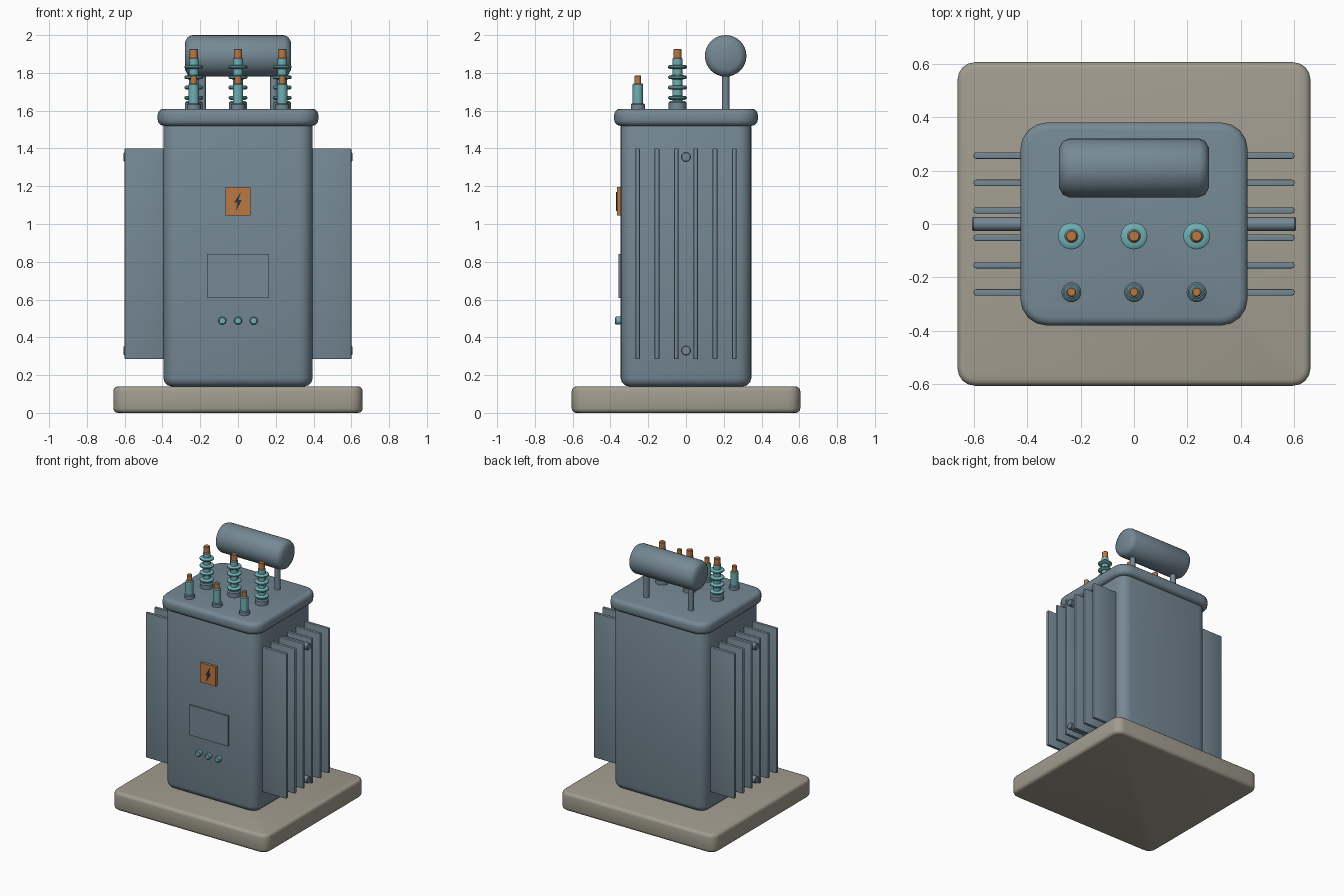
import bpy, bmesh, math
from mathutils import Matrix, Vector

cube = bpy.data.objects.get("Cube")
if cube:
    bpy.data.objects.remove(cube, do_unlink=True)


def material(name, rgb):
    m = bpy.data.materials.new(name)
    m.use_nodes = True
    color = (*rgb, 1)
    m.diffuse_color = color
    m.node_tree.nodes["Principled BSDF"].inputs["Base Color"].default_value = color
    return m


steel = material("slate steel", (0.18, 0.25, 0.30))
concrete = material("concrete", (0.36, 0.335, 0.275))
teal = material("teal porcelain", (0.16, 0.43, 0.46))
copper = material("copper", (0.50, 0.19, 0.06))
dark = material("dark marking", (0.035, 0.035, 0.04))


def finish(bm, name, mat, angle=40):
    bmesh.ops.recalc_face_normals(bm, faces=bm.faces)
    mesh = bpy.data.meshes.new(name)
    bm.to_mesh(mesh)
    bm.free()
    mesh.materials.append(mat)
    ob = bpy.data.objects.new(name, mesh)
    bpy.context.collection.objects.link(ob)
    bpy.ops.object.select_all(action="DESELECT")
    ob.select_set(True)
    bpy.context.view_layer.objects.active = ob
    bpy.ops.object.shade_smooth_by_angle(angle=math.radians(angle))
    return ob


def box(name, mat, low, high, corner=0, rim=0, segs=4):
    """Box with rounded upright corners, then rounded top and bottom rims."""
    low, high = Vector(low), Vector(high)
    bm = bmesh.new()
    bmesh.ops.create_cube(bm, size=1)
    bmesh.ops.transform(bm, matrix=Matrix.Translation((low + high) / 2)
                        @ Matrix.Diagonal((*(high - low), 1)), verts=bm.verts)
    if corner:
        upright = [e for e in bm.edges
                   if abs(e.verts[0].co.z - e.verts[1].co.z) > 1e-4]
        bmesh.ops.bevel(bm, geom=upright, offset=corner, segments=segs,
                        profile=0.5, affect="EDGES")
    if rim:
        flat = [e for e in bm.edges
                if abs(e.verts[0].co.z - e.verts[1].co.z) < 1e-4]
        bmesh.ops.bevel(bm, geom=flat, offset=rim, segments=3,
                        profile=0.5, affect="EDGES")
    return finish(bm, name, mat)


def lathe(name, mat, profile, location, axis="Z", sides=24):
    """Closed solid turned from (radius, height) points."""
    bm = bmesh.new()
    rings = []
    for r, h in profile:
        rings.append([bm.verts.new((r * math.cos(a), r * math.sin(a), h))
                      for a in (2 * math.pi * i / sides for i in range(sides))])
    for a, b in zip(rings, rings[1:]):
        for i in range(sides):
            j = (i + 1) % sides
            bm.faces.new((a[i], a[j], b[j], b[i]))
    bm.faces.new(rings[0][::-1])
    bm.faces.new(rings[-1])
    turn = {"Z": Matrix(), "X": Matrix.Rotation(math.pi / 2, 4, "Y"),
            "Y": Matrix.Rotation(math.pi / 2, 4, "X")}[axis]
    bmesh.ops.transform(bm, matrix=Matrix.Translation(location) @ turn, verts=bm.verts)
    return finish(bm, name, mat)


def rod(name, mat, radius, length, location, axis="Z", chamfer=0.004):
    r = radius - chamfer
    return lathe(name, mat, [(r, 0), (radius, chamfer), (radius, length - chamfer),
                             (r, length)], location, axis)


# Plinth, tank and lid
box("plinth", concrete, (-0.66, -0.605, 0), (0.66, 0.605, 0.14), 0.065, 0.024)
box("tank", steel, (-0.395, -0.346, 0.14), (0.395, 0.346, 1.56), 0.075, 0.045)
box("lid", steel, (-0.425, -0.38, 1.52), (0.425, 0.38, 1.61), 0.1, 0.03)

# Cooling fins and the header pipes joining them
for side, x in (("left", 1), ("right", -1)):
    for i in range(6):
        y = -0.256 + i * 0.1024
        x0, x1 = sorted((x * 0.37, x * 0.6))
        box(f"{side}_fin_{i + 1}", steel, (x0, y - 0.012, 0.285),
            (x1, y + 0.012, 1.4), 0.009, 0.004, 2)
    for level, z in (("lower", 0.33), ("upper", 1.355)):
        rod(f"{side}_{level}_header", steel, 0.026, 0.255,
            (0.35 if x > 0 else -0.605, 0, z), "X")

# Oil drum on two posts
lathe("oil_drum", steel,
      [(0.075, -0.28), (0.1, -0.266), (0.11, -0.243),
       (0.11, 0.243), (0.1, 0.266), (0.075, 0.28)], (0, 0.21, 1.89), "X", 32)
for side, x in (("left", 0.19), ("right", -0.19)):
    rod(f"{side}_drum_post", steel, 0.02, 0.24, (x, 0.21, 1.59))

# Tall ribbed insulators and short plain ones
ribbed = [(0.026, 0)]
for k in range(4):
    z = 0.028 + k * 0.0545
    ribbed += [(0.026, z - 0.011), (0.043, z - 0.01), (0.05, z - 0.004),
               (0.05, z + 0.004), (0.043, z + 0.01), (0.026, z + 0.011)]
ribbed += [(0.026, 0.236), (0.022, 0.24)]
for i in range(3):
    x = (i - 1) * 0.234
    rod(f"tall_flange_{i + 1}", steel, 0.047, 0.055, (x, -0.045, 1.595), chamfer=0.008)
    lathe(f"tall_insulator_{i + 1}", teal, ribbed, (x, -0.045, 1.64))
    rod(f"tall_terminal_{i + 1}", copper, 0.022, 0.055, (x, -0.045, 1.872))
    rod(f"short_flange_{i + 1}", steel, 0.037, 0.042, (x, -0.255, 1.597), chamfer=0.006)
    rod(f"short_insulator_{i + 1}", teal, 0.027, 0.115, (x, -0.255, 1.63), chamfer=0.006)
    rod(f"short_terminal_{i + 1}", copper, 0.018, 0.05, (x, -0.255, 1.737))
    # Indicator lamps
    rod(f"indicator_{i + 1}", teal, 0.021, 0.035,
        ((i - 1) * 0.083, -0.34, 0.488), "Y", 0.005)

# Front panel and warning plate with its zigzag mark
box("front_panel", steel, (-0.164, -0.357, 0.607), (0.164, -0.33, 0.84))
box("warning_plate", copper, (-0.066, -0.365, 1.045), (0.066, -0.33, 1.195))
zigzag = [(0.016, 1.17), (-0.022, 1.113), (-0.003, 1.113),
          (-0.012, 1.068), (0.021, 1.128), (0.003, 1.128)]
bm = bmesh.new()
front = bm.faces.new([bm.verts.new((x, -0.371, z)) for x, z in zigzag])
out = bmesh.ops.extrude_face_region(bm, geom=[front], use_keep_orig=True)
moved = [v for v in out["geom"] if isinstance(v, bmesh.types.BMVert)]
bmesh.ops.translate(bm, vec=(0, 0.008, 0), verts=moved)
finish(bm, "warning_mark", dark)
